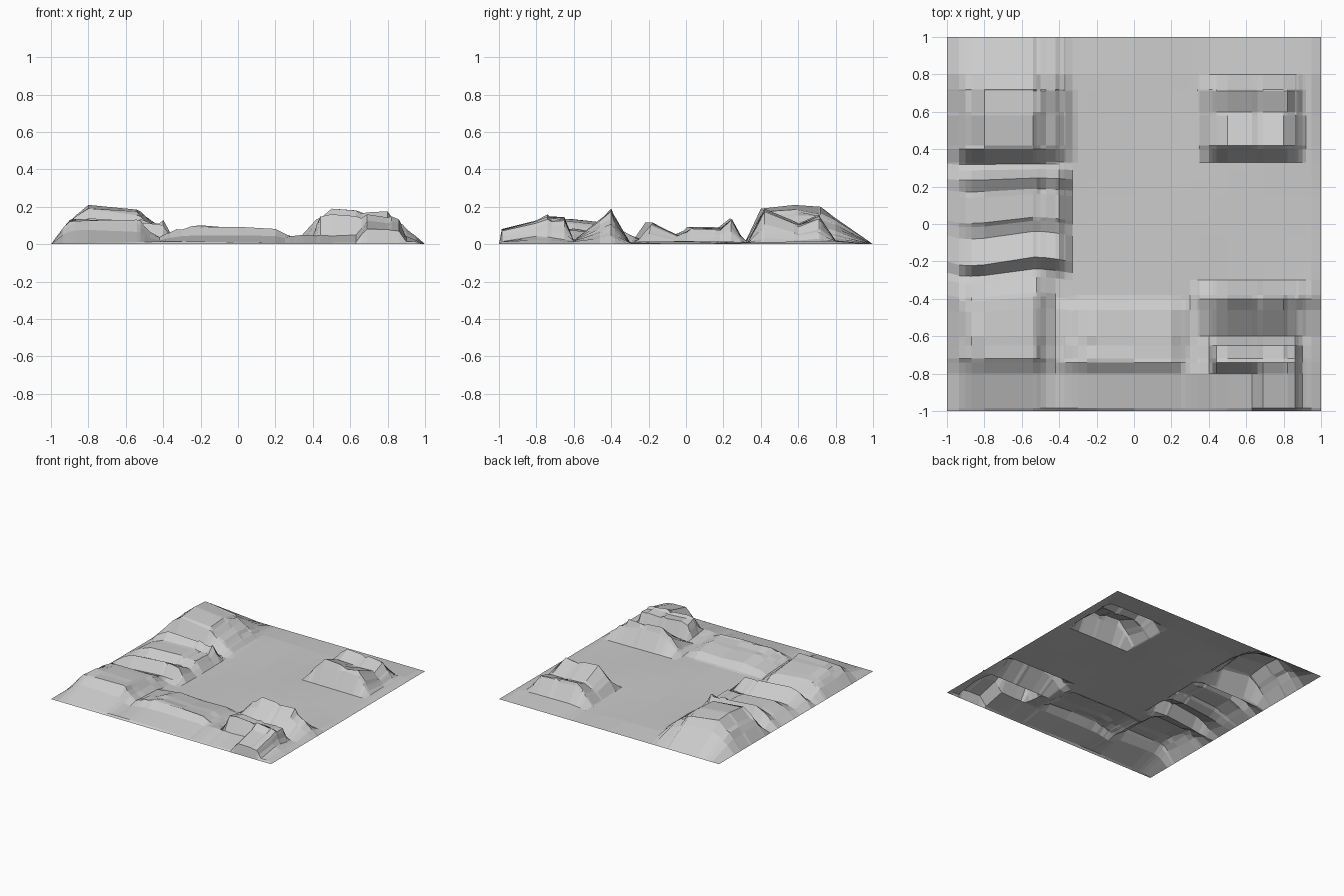
import bpy
import bmesh
import math
import random

if "Cube" in bpy.data.objects:
    bpy.data.objects.remove(bpy.data.objects["Cube"])

random.seed(4)
xs, ys, landforms = {-1, -.2, 0, .2, .63, 1}, {-1, 0, .15, 1}, []


def lerp(profile, t):
    """Piecewise-linear height of a profile, zero outside it."""
    for (a, za), (b, zb) in zip(profile, profile[1:]):
        if a <= t <= b:
            return za + (zb - za) * (t - a) / (b - a)
    return 0.0


def landform(left, top_left, top_right, right, ridge):
    """Flat-topped hill across x with rounded shoulders, following a ridge profile along y."""
    m, n = (left + top_left) / 2, (top_right + right) / 2
    px = [(left, 0), (m, .62), (top_left, 1), (top_right, .88), (n, .45), (right, 0)]
    landforms.append((px, ridge))
    xs.update(round(p[0], 3) for p in px)
    ys.update(p[0] for p in ridge)


# Back left hill
landform(-1, -.8, -.54, -.3, [(.32, .02), (.4, .19), (.58, .21), (.72, .2), (.8, .15), (1, 0)])
# Left terraces, stepped cliffs running along x
landform(-1, -.8, -.4, -.33, [(-.26, .03), (-.2, .12), (-.06, .05), (.02, .09),
                              (.18, .09), (.24, .14), (.29, .05), (.32, .02)])
# Front left hill
landform(-1, -.87, -.52, -.42, [(-1, 0), (-.8, .08), (-.72, .14), (-.4, .11), (-.26, .02)])
# Front middle rise
landform(-.5, -.25, .2, .35, [(-1, 0), (-.8, .05), (-.74, .1), (-.46, .06), (-.38, 0)])
# Front right apron
landform(.2, .3, .9, 1, [(-1, 0), (-.8, .05), (-.6, .02)])
# Front right ridge
landform(.3, .5, .8, 1, [(-.6, .02), (-.4, .19), (-.3, 0)])
# Front right block and its spur to the front edge
landform(.4, .44, .86, .9, [(-.8, .05), (-.74, .16), (-.65, .14), (-.6, .02)])
landform(.63, .69, .86, .9, [(-.985, .09), (-.8, .13), (-.74, .17), (-.6, .02)])
# Back right outcrop
landform(.34, .5, .82, .92, [(.33, .01), (.42, .19), (.6, .11), (.71, .16), (.8, .02)])


def point(x, y):
    """Terrain point, with the left cliffs slightly slanted and the floor gently rolling."""
    if max(abs(x), abs(y)) > .999:
        return x, y, 0.0
    floor = .01 + .006 * math.sin(5 * x) * math.cos(4 * y)
    z = max([floor] + [lerp(px, x) * lerp(py, y) for px, py in landforms])
    if .03 < z < .18:
        z *= random.uniform(.88, 1.06)
    slant = .025 * math.sin(9 * x) if x < -.3 and -.7 < y < .35 else 0
    return x, y + slant * max(0, 1 - abs(y + .15) / .5), z


# Faceted grid running through all the profile corners
xs, ys = sorted(xs), sorted(ys)
bm = bmesh.new()
grid = [[bm.verts.new(point(x, y)) for x in xs] for y in ys]
for a, b in zip(grid, grid[1:]):
    for i in range(len(xs) - 1):
        bm.faces.new((a[i], a[i + 1], b[i + 1], b[i]))

mesh = bpy.data.meshes.new("rocky_terrain")
bm.to_mesh(mesh)
bm.free()
terrain = bpy.data.objects.new("rocky_terrain", mesh)
bpy.context.collection.objects.link(terrain)
